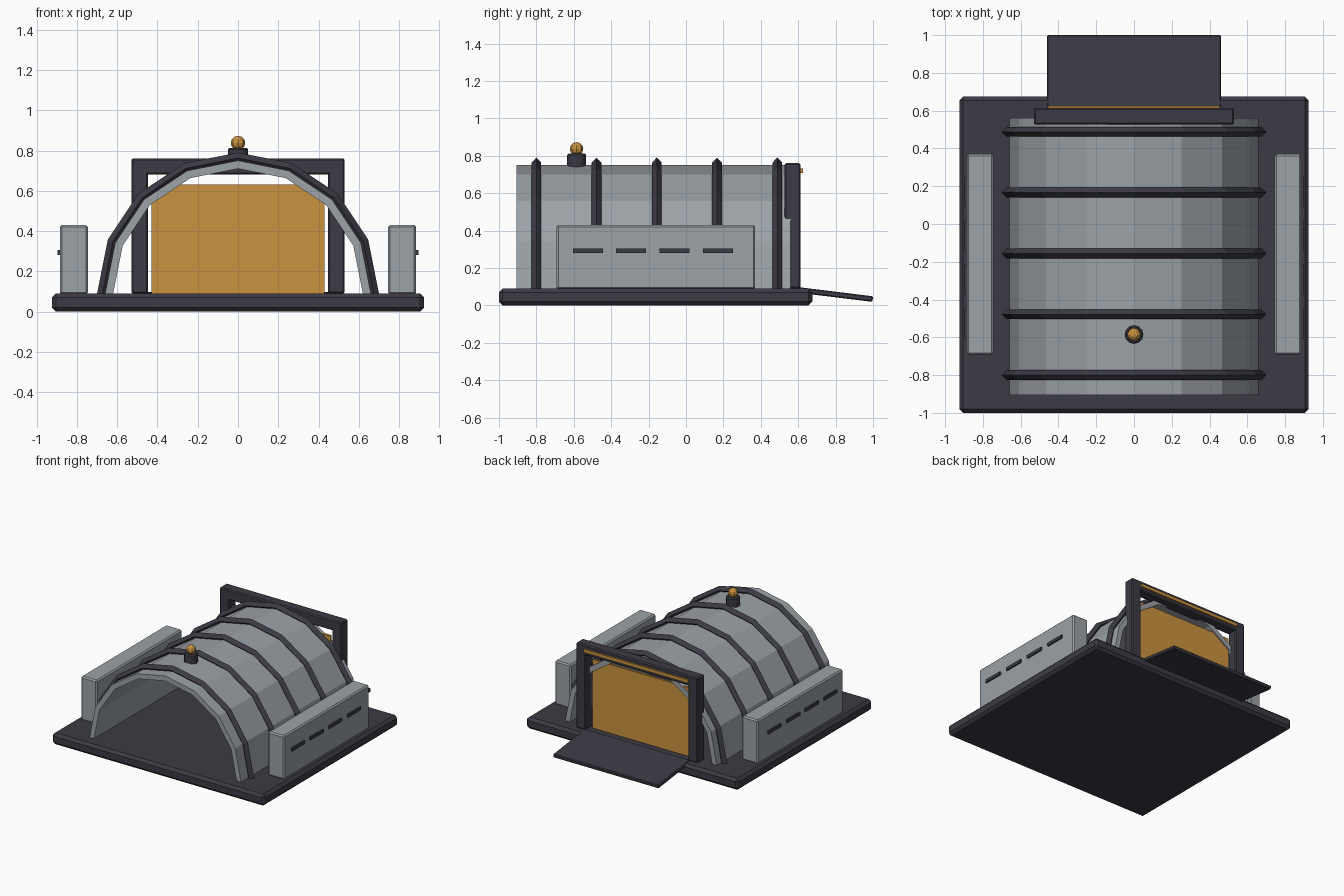
import bpy, bmesh
from math import pi, sin, cos, radians

default = bpy.data.objects.get("Cube")
if default:
    bpy.data.objects.remove(default, do_unlink=True)


def material(name, rgb):
    m = bpy.data.materials.new(name)
    m.use_nodes = True
    colour = (*rgb, 1)
    m.diffuse_color = colour
    m.node_tree.nodes["Principled BSDF"].inputs["Base Color"].default_value = colour
    return m


DARK = material("dark metal", (0.045, 0.043, 0.058))
GREY = material("grey panel", (0.33, 0.36, 0.385))
AMBER = material("amber", (0.60, 0.29, 0.05))


def finish(bm, name, mat):
    bmesh.ops.recalc_face_normals(bm, faces=bm.faces)
    mesh = bpy.data.meshes.new(name)
    bm.to_mesh(mesh)
    bm.free()
    mesh.materials.append(mat)
    obj = bpy.data.objects.new(name, mesh)
    bpy.context.collection.objects.link(obj)
    return obj


def box(name, x, y, z, mat, bevel=0.0):
    """Box from (min, max) ranges with an optional chamfer."""
    bm = bmesh.new()
    bmesh.ops.create_cube(bm, size=1)
    for v in bm.verts:
        for i, (lo, hi) in enumerate((x, y, z)):
            v.co[i] = (lo + hi) / 2 + v.co[i] * (hi - lo)
    obj = finish(bm, name, mat)
    if bevel:
        mod = obj.modifiers.new("chamfer", "BEVEL")
        mod.width = bevel
        mod.segments = 1
    return obj


FLOOR = 0.09
SEGMENTS = 8


def arch(name, section, mat):
    """Sweep a closed (radius, y) section over a half circle."""
    bm = bmesh.new()
    rings = []
    for i in range(SEGMENTS + 1):
        a = pi * i / SEGMENTS
        rings.append([bm.verts.new((r * cos(a), y, FLOOR + r * sin(a)))
                      for r, y in section])
    n = len(section)
    for a, b in zip(rings, rings[1:]):
        for j in range(n):
            k = (j + 1) % n
            bm.faces.new((a[j], a[k], b[k], b[j]))
    bm.faces.new(rings[0])
    bm.faces.new(rings[-1])
    return finish(bm, name, mat)


# Base slab
box("base", (-0.925, 0.925), (-1, 0.675), (0, FLOOR), DARK, 0.02)

# Vaulted shell and its ribs
arch("shell", [(0.62, -0.905), (0.66, -0.905), (0.66, 0.56), (0.62, 0.56)], GREY)
for i in range(5):
    y = -0.80 + 0.322 * i
    arch(f"rib_{i + 1}", [(0.70, y), (0.673, y + 0.026),
                          (0.646, y), (0.673, y - 0.026)], DARK)

# Side cabinets with vent slots on the outer faces
for side, s in (("left", 1), ("right", -1)):
    box(f"{side}_cabinet", sorted((s * 0.745, s * 0.885)), (-0.692, 0.37),
        (FLOOR - 0.005, 0.43), GREY, 0.01)
    for i in range(4):
        y = -0.525 + 0.232 * i
        box(f"{side}_vent_{i + 1}", sorted((s * 0.875, s * 0.897)),
            (y - 0.08, y + 0.08), (0.28, 0.305), DARK)

# Rear doorway: posts, lintel, light strip and door
    box(f"{side}_door_post", sorted((s * 0.447, s * 0.53)), (0.527, 0.613),
        (FLOOR, 0.76), DARK, 0.008)
box("door_lintel", (-0.53, 0.53), (0.527, 0.613), (0.68, 0.76), DARK, 0.008)
box("door_light_strip", (-0.455, 0.455), (0.605, 0.625), (0.707, 0.732), AMBER)
box("door_panel", (-0.43, 0.43), (0.535, 0.55), (FLOOR, 0.63), AMBER)

# Sloping ramp
ramp = box("ramp", (-0.46, 0.46), (-0.2, 0.2), (-0.015, 0.015), DARK, 0.006)
ramp.location = (0, 0.8, 0.058)
ramp.rotation_euler.x = radians(-7)

# Roof beacon
bm = bmesh.new()
bmesh.ops.create_cone(bm, cap_ends=True, segments=12, radius1=0.05, radius2=0.05, depth=0.09)
mount = finish(bm, "beacon_mount", DARK)
mount.location = (0, -0.585, 0.768)
mod = mount.modifiers.new("chamfer", "BEVEL")
mod.width = 0.008
mod.segments = 1
mod.limit_method = "ANGLE"
mod.angle_limit = radians(50)
bm = bmesh.new()
bmesh.ops.create_uvsphere(bm, u_segments=8, v_segments=6, radius=0.036)
lamp = finish(bm, "beacon_lamp", AMBER)
lamp.location = (0, -0.585, 0.837)
